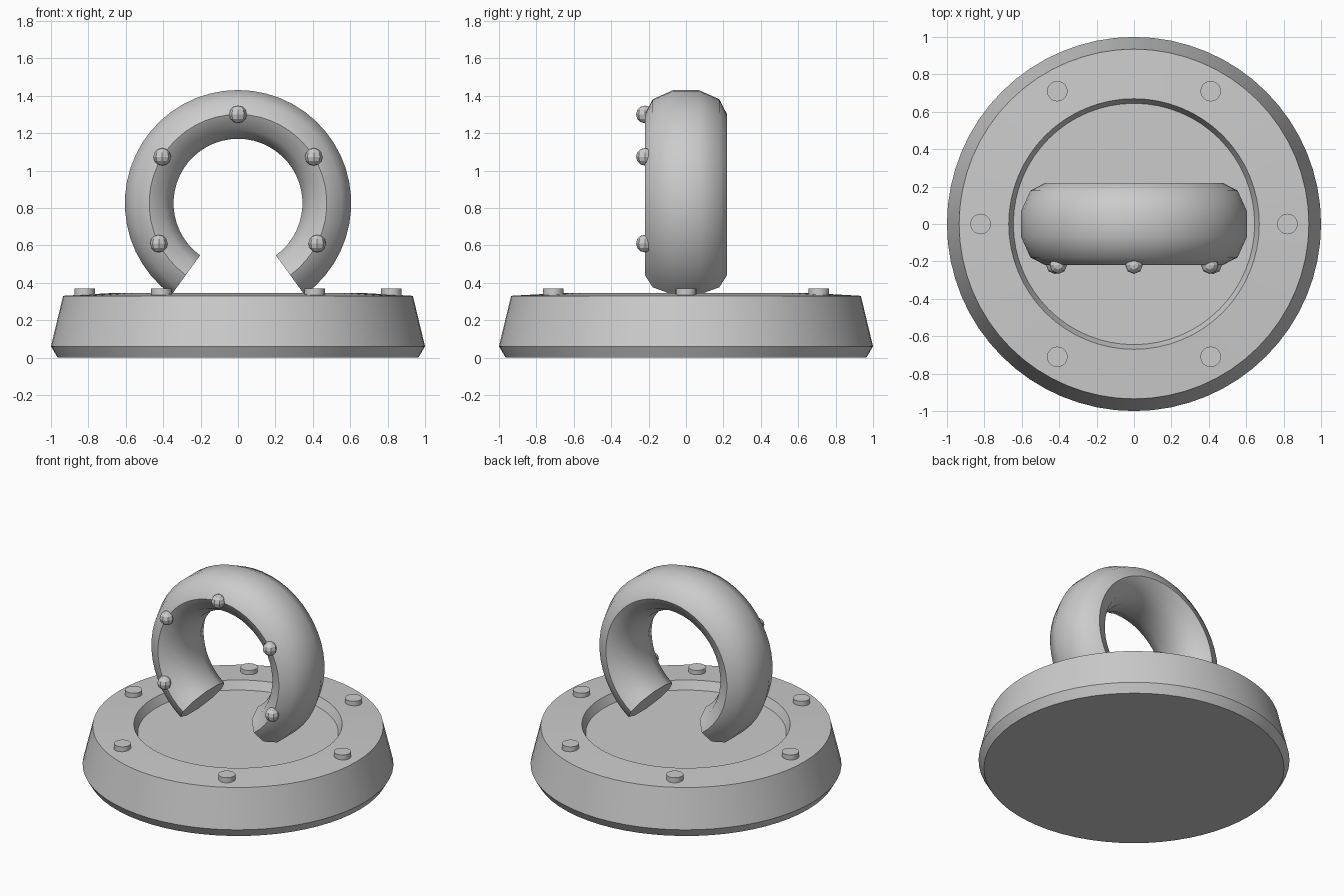
import bpy, bmesh
from math import sin, cos, pi, radians

cube = bpy.data.objects.get("Cube")
if cube:
    bpy.data.objects.remove(cube, do_unlink=True)

GREY = (0.6, 0.6, 0.6, 1)
grey = bpy.data.materials.new("plain grey")
grey.use_nodes = True
grey.diffuse_color = GREY
grey.node_tree.nodes["Principled BSDF"].inputs["Base Color"].default_value = GREY


def finish(name, bm, smooth_angle=None):
    """Turn a bmesh into a named object with the grey material."""
    bmesh.ops.recalc_face_normals(bm, faces=bm.faces)
    mesh = bpy.data.meshes.new(name)
    bm.to_mesh(mesh)
    bm.free()
    mesh.materials.append(grey)
    obj = bpy.data.objects.new(name, mesh)
    bpy.context.collection.objects.link(obj)
    if smooth_angle:
        bpy.ops.object.select_all(action='DESELECT')
        obj.select_set(True)
        bpy.context.view_layer.objects.active = obj
        bpy.ops.object.shade_smooth_by_angle(angle=radians(smooth_angle))
    return obj


def skin(bm, loops, closed):
    """Bridge successive vertex loops with quads and cap both ends."""
    rings = [[bm.verts.new(p) for p in loop] for loop in loops]
    n = len(rings[0])
    for a, b in zip(rings, rings[1:]):
        for i in range(n):
            j = (i + 1) % n
            bm.faces.new((a[i], a[j], b[j], b[i]))
    if closed:
        bm.faces.new(rings[0][::-1])
        bm.faces.new(rings[-1])


def circle(r, z, sides, x=0, y=0):
    return [(x + r * cos(2 * pi * i / sides), y + r * sin(2 * pi * i / sides), z)
            for i in range(sides)]


# Round base with chamfered foot, tapered wall and a shallow dished top
profile = [(0.965, 0), (1, 0.06), (0.935, 0.33), (0.67, 0.345), (0.645, 0.285)]
bm = bmesh.new()
skin(bm, [circle(r, z, 64) for r, z in profile], True)
finish("base", bm, 20)

# Bolts around the rim
for k in range(6):
    a = k * pi / 3
    bm = bmesh.new()
    skin(bm, [circle(0.055, z, 20, 0.82 * cos(a), 0.82 * sin(a)) for z in (0.32, 0.37)], True)
    finish(f"rim_bolt_{k + 1}", bm, 30)

# Open ring: oval ten-sided section swept along most of a circle
RING_Z, RING_R, STEPS, SIDES = 0.825, 0.475, 40, 10
loops = []
for s in range(STEPS + 1):
    a = radians(-54 + 288 * s / STEPS)
    loop = []
    for i in range(SIDES):
        t = 2 * pi * i / SIDES
        r = RING_R + 0.137 * sin(t)
        loop.append((r * cos(a), 0.22 * cos(t), RING_Z + r * sin(a)))
    loops.append(loop)
bm = bmesh.new()
skin(bm, loops, True)
finish("open_ring", bm, 50)

# Faceted studs on the front of the ring
for k in range(-2, 3):
    a = radians(90 + 58.5 * k)
    bm = bmesh.new()
    bmesh.ops.create_uvsphere(bm, u_segments=8, v_segments=6, radius=0.047)
    bmesh.ops.translate(bm, verts=bm.verts,
                        vec=(RING_R * cos(a), -0.22, RING_Z + RING_R * sin(a)))
    finish(f"ring_stud_{k + 3}", bm)
